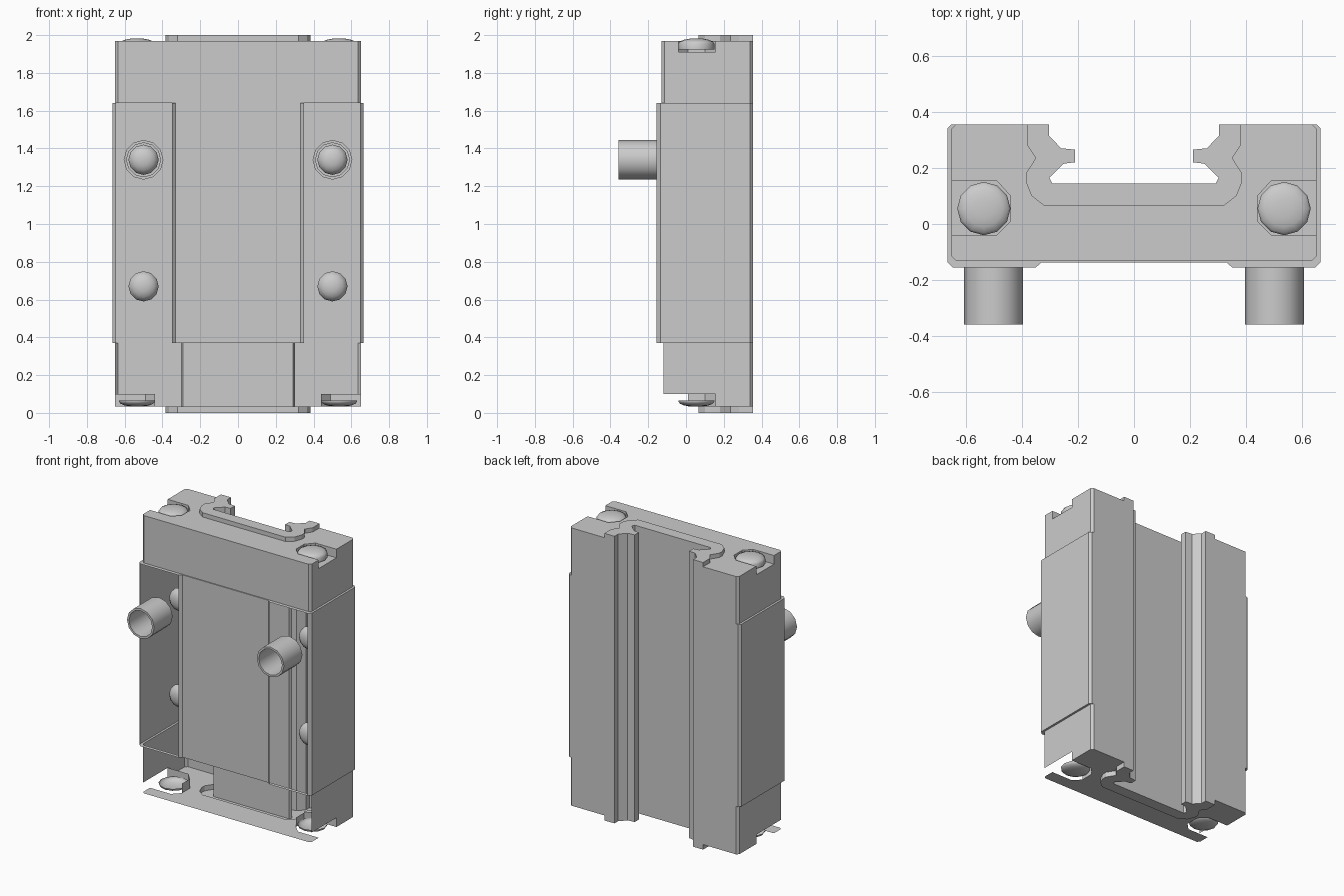
import bpy, bmesh, math
from mathutils import Matrix

if "Cube" in bpy.data.objects:
    bpy.data.objects.remove(bpy.data.objects["Cube"])

# Half outlines (x > 0), as (x, y); every part is mirrored across x = 0
BODY = [(0, -.137), (.33, -.137), (.35, -.155), (.645, -.155), (.665, -.135),
        (.665, .34), (.65, .355), (.38, .355)]
CAP = [(0, -.13), (.33, -.13), (.35, -.13), (.635, -.13), (.65, -.115),
       (.65, .34), (.635, .355), (.38, .355)]
CHANNEL = [(.38, .355), (.303, .355), (.303, .315), (.26, .27), (.21, .265),
           (.21, .22), (.25, .215), (.302, .165), (.292, .145), (0, .145)]
SEAL = [(0, .065), (.32, .065), (.365, .10), (.385, .15), (.385, .18),
        (.35, .235), (.38, .28), (.38, .355)]
POCKET = [(.65, -.04), (.49, -.04), (.44, .01), (.44, .10), (.49, .155), (.65, .155)]
TAIL = [(.65, .155)] + CAP[5:]          # cap side wall behind the pocket


def at(path, z):
    return [(x, y, z) for x, y in path]


def loft(bm, a, b):
    """Strip of quads between two equally long open paths."""
    va, vb = [bm.verts.new(p) for p in a], [bm.verts.new(p) for p in b]
    for i in range(len(a) - 1):
        bm.faces.new((va[i], va[i + 1], vb[i + 1], vb[i]))


def wall(bm, path, z0, z1):
    loft(bm, at(path, z0), at(path, z1))


def flat(bm, path, z):
    bm.faces.new([bm.verts.new(p) for p in at(path, z)])


def finish(name, bm, smooth=None):
    bmesh.ops.remove_doubles(bm, verts=bm.verts, dist=1e-4)
    bmesh.ops.recalc_face_normals(bm, faces=bm.faces)
    me = bpy.data.meshes.new(name)
    bm.to_mesh(me)
    bm.free()
    ob = bpy.data.objects.new(name, me)
    bpy.context.collection.objects.link(ob)
    m = ob.modifiers.new("mirror", 'MIRROR')
    m.use_axis[0] = True
    if smooth:
        bpy.ops.object.select_all(action='DESELECT')
        bpy.context.view_layer.objects.active = ob
        ob.select_set(True)
        bpy.ops.object.shade_smooth_by_angle(angle=math.radians(smooth))
    return ob


def dome(bm, mat, r, h, base=0):
    """Rounded head along local +z, with an optional straight base below."""
    n = 12
    prof = [(r, -base)] if base else []
    prof += [(r * math.cos(t), h * math.sin(t)) for t in (0, .4, .8, 1.2)]
    rings = [[bm.verts.new(mat @ Matrix.Rotation(2 * math.pi * i / n, 4, 'Z') @
                           Matrix.Translation((q, 0, z)).to_translation())
              for i in range(n)] for q, z in prof]
    for a, b in zip(rings, rings[1:]):
        for i in range(n):
            bm.faces.new((a[i], a[(i + 1) % n], b[(i + 1) % n], b[i]))
    bm.faces.new(rings[-1])


# Main carriage: side and back walls, with the front open beside the centre panel
bm = bmesh.new()
wall(bm, BODY[3:], .37, 1.64)
wall(bm, BODY[:3], .37, 1.64)
for z in (.37, 1.64):
    loft(bm, at(BODY, z), at(CAP, z))
finish("carriage_body", bm)

# Rail channel through the full length
bm = bmesh.new()
wall(bm, CHANNEL, 0, 2)
finish("rail_channel", bm)

# Upper end cap with a screw pocket
bm = bmesh.new()
face = CAP[:5] + POCKET + CAP[5:] + SEAL[-2::-1]
wall(bm, CAP, 1.64, 1.91)
wall(bm, CAP[:5] + POCKET[:1], 1.91, 1.97)
wall(bm, TAIL, 1.91, 1.97)
wall(bm, POCKET, 1.91, 1.97)
flat(bm, POCKET, 1.91)
flat(bm, face, 1.97)
finish("upper_end_cap", bm)

# Lower end cap, open at the front
bm = bmesh.new()
wall(bm, [(.65, -.12)] + CAP[5:], .10, .37)
wall(bm, TAIL, .035, .10)
wall(bm, POCKET[2:], .035, .10)
flat(bm, face, .035)
finish("lower_end_cap", bm)

# Raised seal bands at both ends
for name, z0, z1 in (("lower_seal", .035, 0), ("upper_seal", 1.97, 2)):
    bm = bmesh.new()
    wall(bm, SEAL, z0, z1)
    flat(bm, SEAL + CHANNEL[1:], z1)
    finish(name, bm)

# End screws, sitting in the pockets
for name, z, s in (("upper_end_screw", 1.955, 1), ("lower_end_screw", .06, -1)):
    bm = bmesh.new()
    m = Matrix.Translation((.535, .055, z))
    if s < 0:
        m = m @ Matrix.Rotation(math.pi, 4, 'X')
    dome(bm, m, .095, .028, .03 if s > 0 else .005)
    finish(name, bm, 40)

# Rounded hole ends inside the open front
bm = bmesh.new()
for z in (.67, 1.34):
    dome(bm, Matrix.Translation((.5, .08, z)) @ Matrix.Rotation(math.pi / 2, 4, 'X'), .08, .05)
finish("hole_end", bm, 40)

# Open front sleeves
bm = bmesh.new()
n = 12
rings = [[bm.verts.new((.5 + r * math.cos(2 * math.pi * i / n), y,
                        1.34 + r * math.sin(2 * math.pi * i / n))) for i in range(n)]
         for r, y in ((.105, -.155), (.105, -.358), (.09, -.358), (.09, -.155))]
for a, b in zip(rings, rings[1:]):
    for i in range(n):
        bm.faces.new((a[i], a[(i + 1) % n], b[(i + 1) % n], b[i]))
finish("front_sleeve", bm, 40)
